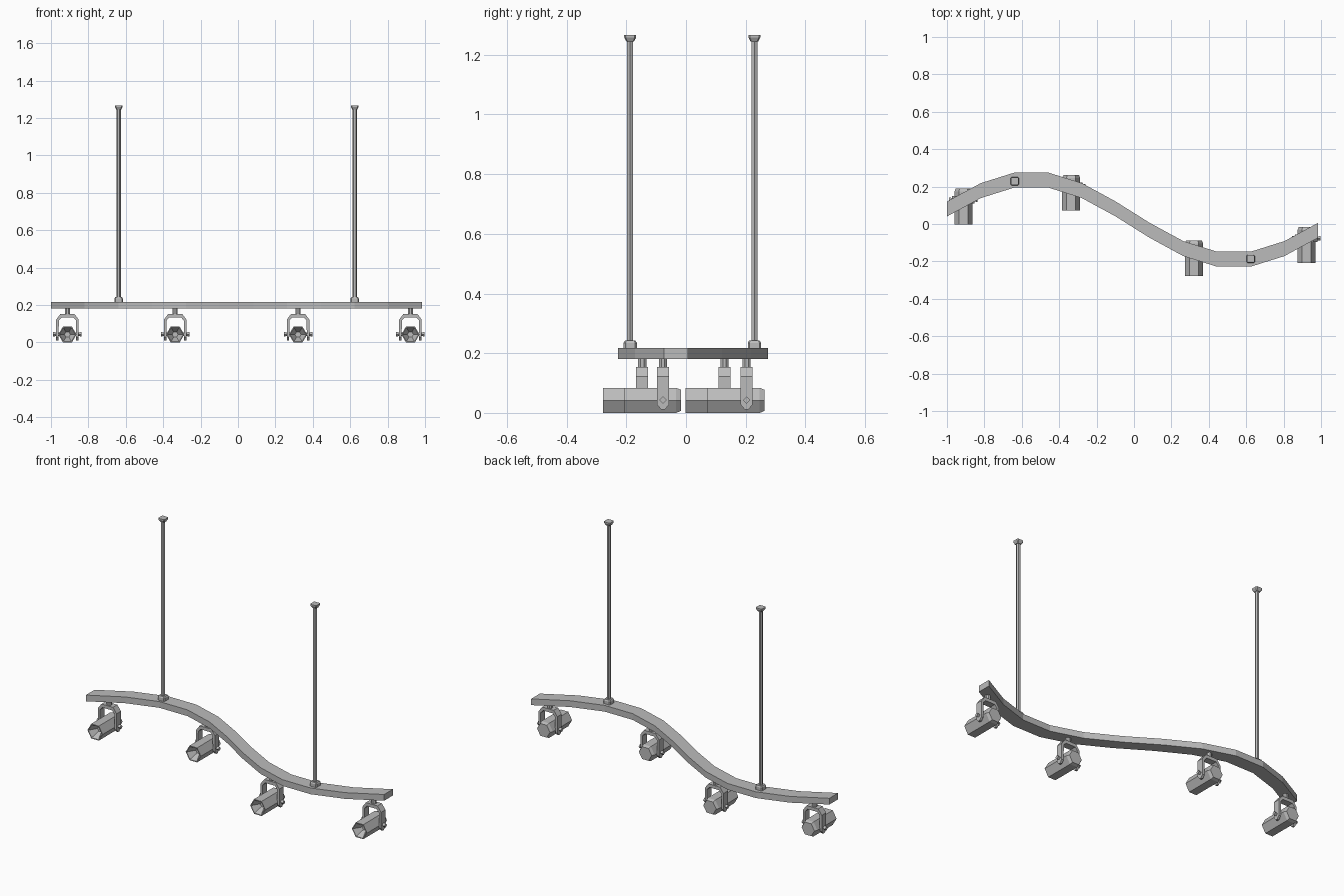
import bpy, bmesh, math
from mathutils import Vector

cube = bpy.data.objects.get("Cube")
if cube:
    bpy.data.objects.remove(cube, do_unlink=True)

grey = bpy.data.materials.new("grey metal")
grey.use_nodes = True
colour = (0.5, 0.5, 0.5, 1)
grey.diffuse_color = colour
grey.node_tree.nodes["Principled BSDF"].inputs["Base Color"].default_value = colour


def loft(name, rings, at=(0, 0, 0)):
    """Skin a row of equal-sized rings and cap both ends."""
    bm = bmesh.new()
    rows = [[bm.verts.new(Vector(p) + Vector(at)) for p in ring] for ring in rings]
    n = len(rows[0])
    for a, b in zip(rows, rows[1:]):
        for i in range(n):
            j = (i + 1) % n
            bm.faces.new((a[i], a[j], b[j], b[i]))
    bm.faces.new(rows[0])
    bm.faces.new(rows[-1])
    bmesh.ops.recalc_face_normals(bm, faces=bm.faces)
    mesh = bpy.data.meshes.new(name)
    bm.to_mesh(mesh)
    bm.free()
    mesh.materials.append(grey)
    obj = bpy.data.objects.new(name, mesh)
    bpy.context.collection.objects.link(obj)
    return obj


def turned(name, profile, sides, axis, at, phase=0.0):
    """Regular prism from (radius, position) pairs along one axis."""
    rings = []
    for r, d in profile:
        ring = []
        for i in range(sides):
            t = phase + math.tau * i / sides
            u, v = r * math.cos(t), r * math.sin(t)
            ring.append({"x": (d, u, v), "y": (u, d, v), "z": (u, v, d)}[axis])
        rings.append(ring)
    return loft(name, rings, at)


def block(name, profile, at):
    """Square post with clipped corners from (half width, z) pairs."""
    rings = []
    for h, z in profile:
        c = h * 0.75
        rings.append([(h, -c, z), (h, c, z), (c, h, z), (-c, h, z),
                      (-h, c, z), (-h, -c, z), (-c, -h, z), (c, -h, z)])
    return loft(name, rings, at)


# Wavy rail
rail = []
for i in range(12):
    x = -1 + 1.985 * i / 11
    y = 0.0235 + 0.219 * math.sin(math.radians(15 + 30 * i))
    rail.append([(x, y + s, z) for s, z in
                 ((-.04, .181), (.04, .181), (.04, .217), (-.04, .217))])
loft("rail", rail)

# Hanging rods with foot and ceiling cap
for side, x, y in (("right", -.638, .229), ("left", .624, -.187)):
    block(side + "_rod_foot", ((.022, .215), (.022, .235), (.018, .242)), (x, y, 0))
    turned(side + "_rod", ((.0115, .235), (.0115, 1.25)), 6, "z", (x, y, 0))
    block(side + "_ceiling_cap", ((.013, 1.245), (.020, 1.258), (.020, 1.266)), (x, y, 0))

# Yoke stations: outer x, outer z, inner x, inner z, half depth
half_yoke = [(.060, .011, .047, .011, .006), (.060, .028, .047, .028, .020),
             (.060, .122, .046, .117, .020), (.037, .153, .031, .134, .020)]
yoke = []
for sign, stations in ((-1, half_yoke), (1, half_yoke[::-1])):
    for ox, oz, ix, iz, h in stations:
        yoke.append([(sign * ox, -h, oz), (sign * ox, h, oz),
                     (sign * ix, h, iz), (sign * ix, -h, iz)])

# Spotlights
spots = ((-.912, .129), (-.336, .203), (.321, -.147), (.922, -.077))
for n, (x, y) in enumerate(spots, 1):
    name = f"spotlight_{n}_"
    turned(name + "stem", ((.015, .15), (.015, .182)), 8, "z", (x, y, 0), math.pi / 8)
    loft(name + "yoke", yoke, (x, y, 0))
    # Hexagonal barrel with sunken reflector and tapered back
    turned(name + "barrel", ((.016, -.085), (.043, -.131), (.0485, -.131),
                             (.0485, .044), (.041, .060)), 6, "y", (x, y, .042))
    for sign in (-1, 1):
        turned(name + "pivot_pin", ((.010, sign * .04), (.010, sign * .068)),
               4, "x", (x, y, .043))
        turned(name + "pivot_knob", ((.012, sign * .067), (.012, sign * .076)),
               4, "x", (x, y, .043))
